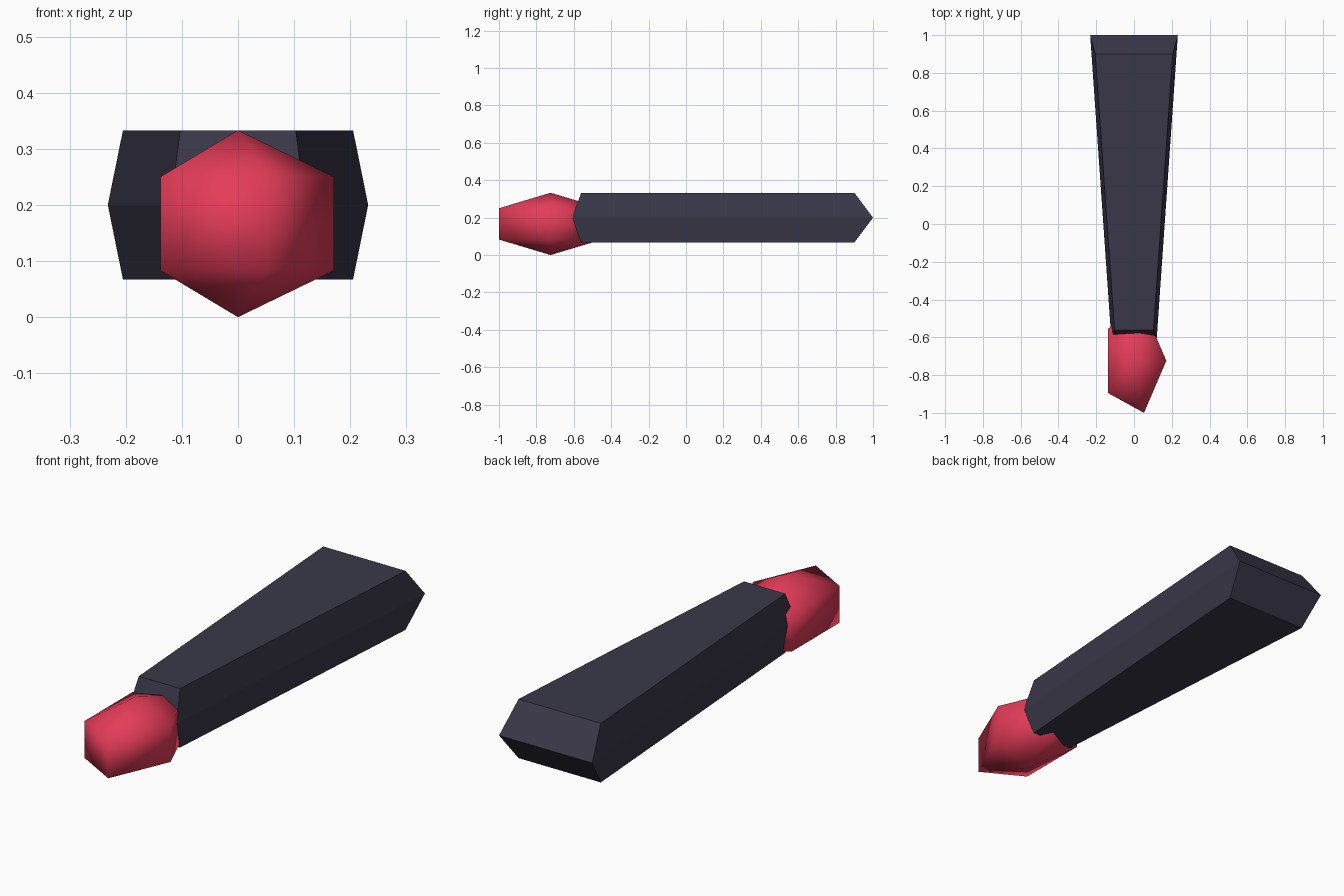
import bpy
import math

if "Cube" in bpy.data.objects:
    bpy.data.objects.remove(bpy.data.objects["Cube"])


def material(name, rgb):
    m = bpy.data.materials.new(name)
    m.diffuse_color = (*rgb, 1.0)
    m.use_nodes = True
    m.node_tree.nodes["Principled BSDF"].inputs["Base Color"].default_value = m.diffuse_color
    return m


def stacked_loops(name, loops, mat, poles=None):
    """Skin equal-sized loops from bottom to top, closed by caps or by poles."""
    n = len(loops[0])
    verts = [p for loop in loops for p in loop]
    faces = []
    for k in range(len(loops) - 1):
        for i in range(n):
            j = (i + 1) % n
            faces.append((k * n + i, k * n + j, (k + 1) * n + j, (k + 1) * n + i))
    top = (len(loops) - 1) * n
    if poles:
        low, high = len(verts), len(verts) + 1
        verts += poles
        for i in range(n):
            j = (i + 1) % n
            faces += [(low, j, i), (high, top + i, top + j)]
    else:
        faces += [tuple(reversed(range(n))), tuple(range(top, top + n))]
    mesh = bpy.data.meshes.new(name)
    mesh.from_pydata(verts, [], faces)
    mesh.materials.append(mat)
    obj = bpy.data.objects.new(name, mesh)
    bpy.context.collection.objects.link(obj)
    return obj


charcoal = material("charcoal", (0.042, 0.039, 0.066))
red = material("red", (0.78, 0.045, 0.098))


# Tapered handle: bevelled all round to a ridge at mid height
def taper(front_x, front_y, back_x, back_y, z):
    return [(-front_x, front_y, z), (front_x, front_y, z),
            (back_x, back_y, z), (-back_x, back_y, z)]


stacked_loops("handle", [taper(0.103, -0.56, 0.205, 0.9, 0.067),
                         taper(0.12, -0.61, 0.232, 1.0, 0.2),
                         taper(0.103, -0.56, 0.205, 0.9, 0.333)], charcoal)

# Five-sided stretched gem set into the narrow end
CY = -0.724


def ring(z):
    return [(0.171 * math.cos(i * math.tau / 5), CY + 0.29 * math.sin(i * math.tau / 5), z)
            for i in range(5)]


gem = stacked_loops("gem", [ring(0.083), ring(0.25)], red,
                    poles=[(0, CY, 0), (0, CY, 0.333)])
bpy.ops.object.select_all(action='DESELECT')
gem.select_set(True)
bpy.context.view_layer.objects.active = gem
bpy.ops.object.shade_smooth_by_angle(angle=math.radians(75))
